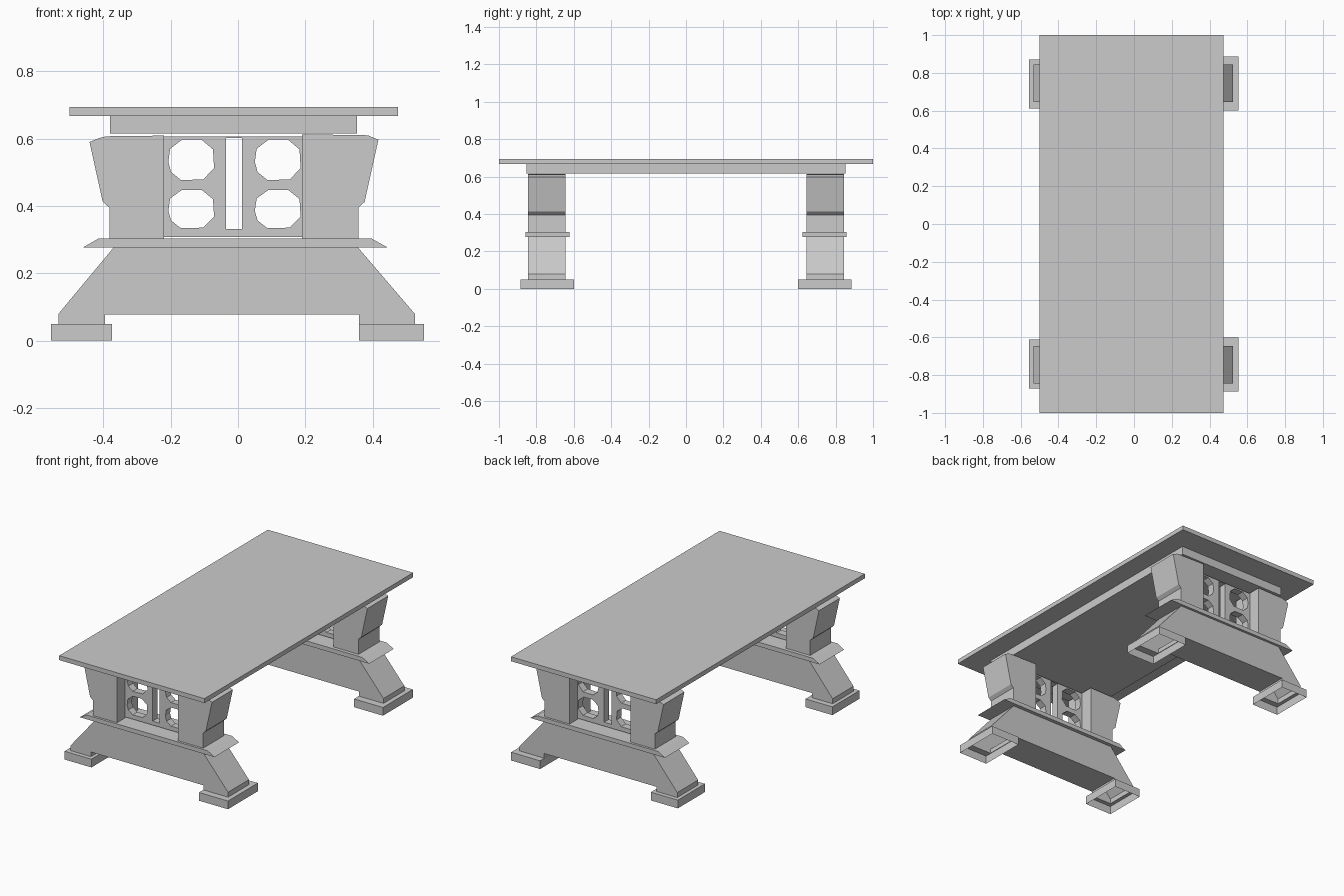
import bpy, bmesh

if "Cube" in bpy.data.objects:
    bpy.data.objects.remove(bpy.data.objects["Cube"])

Y0, Y1 = -0.845, -0.645      # depth of the front trestle


def add_object(name, bm, mirror=True):
    bmesh.ops.recalc_face_normals(bm, faces=bm.faces)
    me = bpy.data.meshes.new(name)
    bm.to_mesh(me)
    bm.free()
    ob = bpy.data.objects.new(name, me)
    bpy.context.collection.objects.link(ob)
    if mirror:
        add_mirror(ob)
    return ob


def add_mirror(ob):
    # repeats a front trestle part at the back
    m = ob.modifiers.new("front_to_back", 'MIRROR')
    m.use_axis = (False, True, False)
    m.use_mirror_merge = False


def prism_mesh(profile, y0, y1):
    # extrudes an x-z outline along y
    bm = bmesh.new()
    face = bm.faces.new([bm.verts.new((x, y0, z)) for x, z in profile])
    ext = bmesh.ops.extrude_face_region(bm, geom=[face], use_keep_orig=True)
    vs = [g for g in ext['geom'] if isinstance(g, bmesh.types.BMVert)]
    bmesh.ops.translate(bm, verts=vs, vec=(0, y1 - y0, 0))
    bmesh.ops.recalc_face_normals(bm, faces=bm.faces)
    return bm


def rect(x0, x1, z0, z1):
    return [(x0, z0), (x1, z0), (x1, z1), (x0, z1)]


# Table top and the block beneath it
add_object("table_top", prism_mesh(rect(-0.5, 0.475, 0.667, 0.694), -1, 1), False)
add_object("under_top", prism_mesh(rect(-0.38, 0.353, 0.616, 0.667), -0.852, 0.852), False)

# Splayed base, open underneath where it meets the feet
bm = prism_mesh([(-0.533, 0.05), (-0.533, 0.08), (-0.37, 0.276), (0.357, 0.276),
                 (0.525, 0.08), (0.525, 0.05), (0.36, 0.05), (0.36, 0.078),
                 (-0.395, 0.078), (-0.395, 0.05)], Y0, Y1)
low = [f for f in bm.faces if all(v.co.z < 0.06 for v in f.verts)]
bmesh.ops.delete(bm, geom=low, context='FACES')
add_object("splayed_base", bm)

# Feet: open-bottomed boxes with a hole under each leg
for side, x0, x1, ya, yb, ix0, ix1 in (("left", -0.555, -0.374, -0.871, -0.611, -0.533, -0.395),
                                       ("right", 0.359, 0.553, -0.886, -0.6, 0.362, 0.525)):
    bm = bmesh.new()

    def ring(a, b, c, d, z):
        return [bm.verts.new((x, y, z)) for x, y in rect(a, b, c, d)]

    rings = [ring(x0, x1, ya, yb, 0), ring(x0, x1, ya, yb, 0.05), ring(ix0, ix1, Y0, Y1, 0.05)]
    for r, s in zip(rings, rings[1:]):
        for i in range(4):
            j = (i + 1) % 4
            bm.faces.new((r[i], r[j], s[j], s[i]))
    add_object(side + "_foot", bm)

# Bevelled ledge
add_object("ledge", prism_mesh([(-0.46, 0.277), (0.444, 0.277), (0.397, 0.303),
                                (-0.415, 0.303)], -0.859, -0.624))

# Flared columns
add_object("left_column", prism_mesh([(-0.22, 0.303), (-0.22, 0.609), (-0.39, 0.607),
                                      (-0.412, 0.602), (-0.441, 0.59), (-0.402, 0.413),
                                      (-0.382, 0.395), (-0.382, 0.303)], Y0, Y1))
add_object("right_column", prism_mesh([(0.19, 0.303), (0.19, 0.613), (0.385, 0.61),
                                       (0.417, 0.597), (0.376, 0.412), (0.358, 0.395),
                                       (0.358, 0.303)], Y0, Y1))

# Pierced panel between the columns: outline, centre slot and four holes
HOLE = [(-1, -0.1), (-0.92, 0.55), (-0.4, 1), (0.45, 1), (0.95, 0.52),
        (1, -0.4), (0.53, -0.97), (-0.45, -1), (-0.88, -0.6)]
outlines = [rect(-0.22, 0.19, 0.308, 0.606), rect(-0.036, 0.012, 0.332, 0.602)]
for cx in (-0.139, 0.118):
    for cz, hz in ((0.537, 0.06), (0.391, 0.057)):
        outlines.append([(cx + 0.068 * x, cz + hz * z) for x, z in HOLE])
cu = bpy.data.curves.new("pierced_panel", 'CURVE')
cu.dimensions = '2D'
cu.fill_mode = 'BOTH'
cu.extrude = 0.0225
for pts in outlines:
    sp = cu.splines.new('POLY')
    sp.points.add(len(pts) - 1)
    for p, (x, z) in zip(sp.points, pts):
        p.co = (x, z, 0, 1)
    sp.use_cyclic_u = True
    sp.use_smooth = False
panel = bpy.data.objects.new("pierced_panel", cu)
bpy.context.collection.objects.link(panel)
panel.rotation_euler = (1.5707963, 0, 0)
panel.location = (0, -0.745, 0)
bpy.ops.object.select_all(action='DESELECT')
bpy.context.view_layer.objects.active = panel
panel.select_set(True)
bpy.ops.object.convert(target='MESH')
panel = bpy.context.view_layer.objects.active
bpy.ops.object.transform_apply(location=True, rotation=True, scale=True)
bpy.ops.object.shade_flat()
add_mirror(panel)
